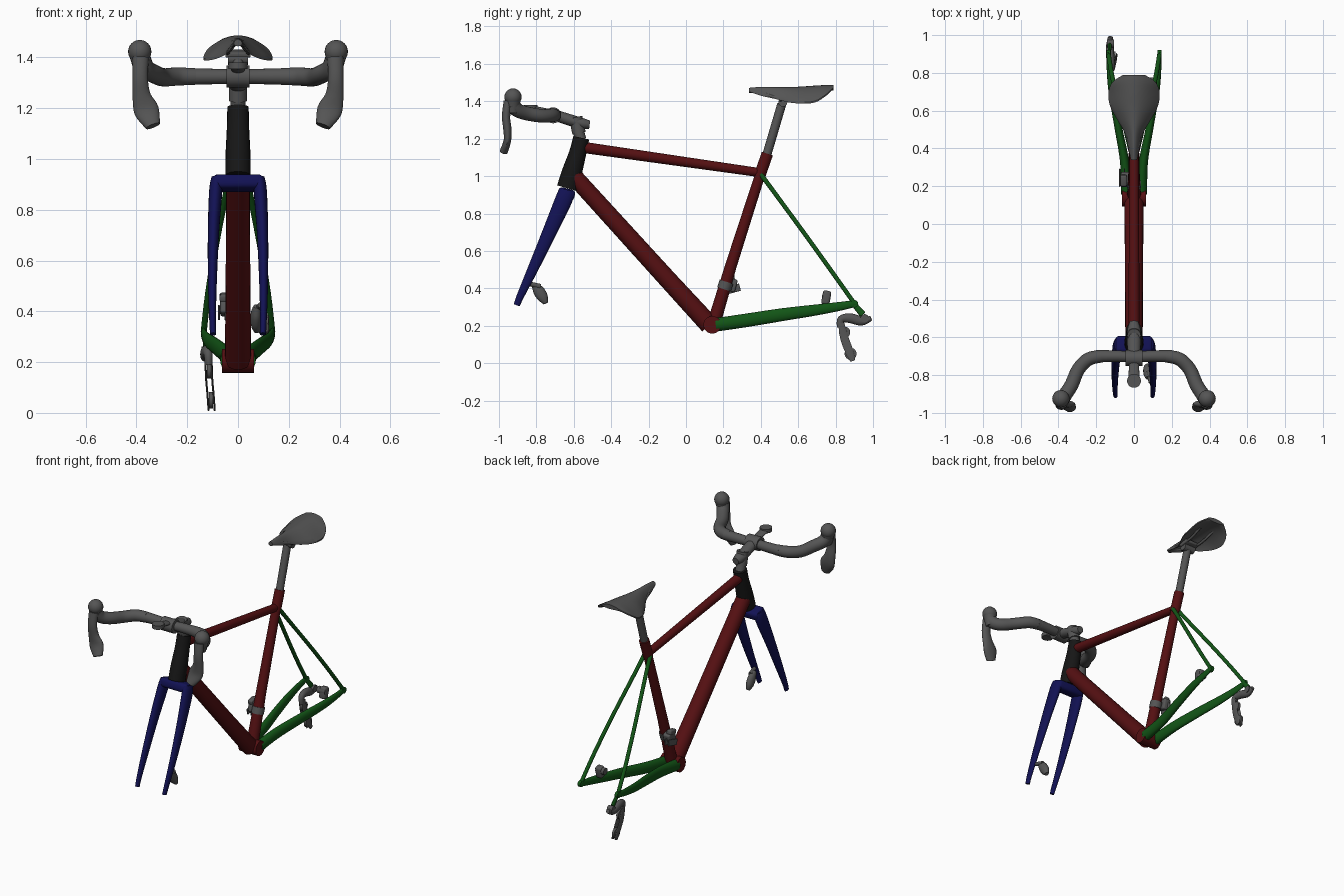
import bpy, bmesh, math
from mathutils import Vector, Matrix, Euler

if "Cube" in bpy.data.objects:
    bpy.data.objects.remove(bpy.data.objects["Cube"], do_unlink=True)


def material(name, rgb):
    m = bpy.data.materials.new(name)
    m.use_nodes = True
    m.diffuse_color = (*rgb, 1)
    m.node_tree.nodes["Principled BSDF"].inputs["Base Color"].default_value = (*rgb, 1)
    return m


GREY = material("component grey", (.09, .09, .09))
BLACK = material("head tube black", (.008, .008, .008))
RED = material("frame red", (.09, .005, .006))
BLUE = material("fork blue", (.006, .006, .09))
GREEN = material("stay green", (.006, .09, .008))
X, Z = Vector((1, 0, 0)), Vector((0, 0, 1))


def finish(bm, name, mat):
    bmesh.ops.recalc_face_normals(bm, faces=bm.faces)
    for f in bm.faces:
        f.smooth = True
    me = bpy.data.meshes.new(name)
    bm.to_mesh(me)
    bm.free()
    me.set_sharp_from_angle(angle=math.radians(40))
    me.materials.append(mat)
    ob = bpy.data.objects.new(name, me)
    bpy.context.scene.collection.objects.link(ob)
    return ob


def loft(name, rings, mat):
    bm = bmesh.new()
    vs = [[bm.verts.new(p) for p in r] for r in rings]
    n = len(vs[0])
    for a, b in zip(vs, vs[1:]):
        for i in range(n):
            j = (i + 1) % n
            bm.faces.new((a[i], a[j], b[j], b[i]))
    bm.faces.new(vs[0][::-1])
    bm.faces.new(vs[-1])
    return finish(bm, name, mat)


def spline(pts, steps):
    """Catmull-Rom resampling of points that also carry radii."""
    if steps < 2:
        return pts
    p = [pts[0]] + list(pts) + [pts[-1]]
    out = []
    for a, b, c, d in zip(p, p[1:], p[2:], p[3:]):
        for s in range(steps):
            t = s / steps
            out.append(tuple(.5 * (2*k + (m - h)*t + (2*h - 5*k + 4*m - q)*t*t + (3*k - h - 3*m + q)*t**3)
                             for h, k, m, q in zip(a, b, c, d)))
    return out + [pts[-1]]


def sweep(name, pts, mat, hint=X, steps=1, n=20):
    """Points are x, y, z, radius along hint, optional radius across it."""
    pts = spline([tuple(p) if len(p) == 5 else (*p, p[3]) for p in pts], steps)
    pos = [Vector(p[:3]) for p in pts]
    rings = []
    for i, p in enumerate(pts):
        t = (pos[min(i + 1, len(pos) - 1)] - pos[max(i - 1, 0)]).normalized()
        a = (hint - t * hint.dot(t)).normalized()
        b = t.cross(a)
        rings.append([pos[i] + a * p[3] * math.cos(w) + b * p[4] * math.sin(w)
                      for w in (math.tau * k / n for k in range(n))])
    return loft(name, rings, mat)


def box(name, loc, size, mat, tilt=0, bevel=.01):
    bm = bmesh.new()
    bmesh.ops.create_cube(bm, size=1)
    bmesh.ops.scale(bm, vec=size, verts=bm.verts)
    bmesh.ops.bevel(bm, geom=bm.edges[:], offset=bevel, segments=3, affect='EDGES', profile=.5)
    bmesh.ops.transform(bm, matrix=Matrix.Translation(loc) @ Euler((math.radians(tilt), 0, 0)).to_matrix().to_4x4(),
                        verts=bm.verts)
    return finish(bm, name, mat)


def disc(name, x, y, z, r, half, mat):
    return sweep(name, [(x - half, y, z, r), (x + half, y, z, r)], mat, hint=Z, n=24)


def ball(name, loc, r, mat):
    bm = bmesh.new()
    bmesh.ops.create_uvsphere(bm, u_segments=20, v_segments=12, radius=r)
    bmesh.ops.translate(bm, vec=loc, verts=bm.verts)
    return finish(bm, name, mat)


# Main frame
sweep("top_tube", [(0, -.56, 1.155, .03), (0, .40, 1.018, .024)], RED)
sweep("down_tube", [(0, -.60, 1.0, .046), (0, -.1, .45, .049), (0, .125, .205, .052)], RED)
sweep("seat_tube", [(0, .145, .2, .038, .036), (0, .24, .52, .031), (0, .41, 1.05, .027)], RED)
sweep("seat_collar", [(0, .393, 1.0, .031), (0, .435, 1.12, .031)], RED)
disc("bottom_bracket", 0, .14, .205, .047, .064, RED)
sweep("head_tube", [(0, -.635, .935, .05, .056), (0, -.61, 1.02, .049, .054),
                    (0, -.58, 1.12, .044, .046), (0, -.56, 1.205, .042, .043)], BLACK, steps=4)

# Fork
box("fork_crown", (0, -.64, .905), (.2, .092, .058), BLUE, -15, .02)
for s, side in ((1, "left"), (-1, "right")):
    sweep("fork_leg_" + side, [(s*.083, -.638, .925, .022, .04), (s*.088, -.655, .87, .026, .046),
                               (s*.097, -.73, .7, .022, .038), (s*.101, -.82, .5, .017, .028),
                               (s*.1, -.885, .36, .013, .02), (s*.098, -.905, .31, .012, .017)], BLUE, steps=4)

# Rear stays
    sweep("chain_stay_" + side, [(s*.04, .16, .205, .03, .036), (s*.05, .33, .23, .024, .036),
                                 (s*.085, .52, .26, .02, .034), (s*.118, .7, .285, .017, .029),
                                 (s*.133, .83, .305, .012, .023), (s*.136, .91, .32, .01, .018)], GREEN, steps=5)
    sweep("seat_stay_" + side, [(s*.02, .40, 1.01, .013), (s*.045, .5, .875, .012), (s*.085, .65, .67, .012),
                                (s*.117, .79, .475, .012), (s*.135, .9, .32, .012)], GREEN, steps=4, n=14)
    disc("dropout_" + side, s*.135, .9, .318, .02, .01, GREEN)

# Seat post and clamp
sweep("seat_post", [(0, .425, 1.09, .024), (0, .512, 1.385, .024)], GREY)
disc("seat_clamp", 0, .518, 1.395, .024, .04, GREY)
box("rail_cradle", (0, .53, 1.415), (.1, .07, .022), GREY, 10, .006)
for s, side in ((1, "left"), (-1, "right")):
    sweep("saddle_rail_" + side, [(s*.012, .39, 1.455, .008), (s*.04, .48, 1.42, .008), (s*.042, .6, 1.42, .008),
                                  (s*.05, .72, 1.46, .008)], GREY, steps=4, n=10)

# Saddle shell: y, half width, crown height, edge height
saddle = spline([(.338, .016, 1.472, 1.46), (.4, .03, 1.477, 1.438), (.48, .048, 1.476, 1.42),
                 (.55, .088, 1.476, 1.402), (.62, .125, 1.479, 1.396), (.69, .136, 1.484, 1.402),
                 (.75, .115, 1.487, 1.438), (.788, .06, 1.487, 1.474)], 4)
rings = []
for y, w, top, edge in saddle:
    us = [k / 7 for k in range(-7, 8)]
    upper = [Vector((u * w, y, top - (top - edge) * abs(u) ** 1.8)) for u in us]
    lower = [p - Z * (.008 + .02 * (1 - u * u)) for p, u in zip(upper, us)]
    rings.append(upper + lower[::-1])
loft("saddle", rings, GREY)

# Headset, stem and computer mount
sweep("headset_spacers", [(0, -.562, 1.195, .03), (0, -.582, 1.26, .03)], GREY)
sweep("stem_clamp", [(0, -.572, 1.23, .036), (0, -.59, 1.315, .036)], GREY)
sweep("stem", [(0, -.515, 1.275, .022, .022), (0, -.57, 1.285, .036, .03), (0, -.7, 1.325, .034, .03)], GREY, steps=4)
disc("bar_clamp", 0, -.71, 1.325, .043, .045, GREY)
sweep("computer_mount_arm", [(0, -.72, 1.345, .025, .012), (0, -.82, 1.365, .03, .012)], GREY)
sweep("computer_mount", [(0, -.83, 1.355, .037), (0, -.83, 1.38, .037)], GREY)

# Handlebar, hoods and levers
sweep("handlebar_tops", [(-.2, -.70, 1.325, .033), (-.08, -.7, 1.325, .03), (0, -.705, 1.325, .028),
                         (.08, -.7, 1.325, .03), (.2, -.70, 1.325, .033)], GREY, hint=Z, steps=4)
for s, side in ((1, "left"), (-1, "right")):
    sweep("handlebar_bend_" + side, [(s*.17, -.70, 1.325, .033), (s*.24, -.715, 1.325, .036),
                                     (s*.295, -.77, 1.322, .036), (s*.33, -.85, 1.335, .037),
                                     (s*.365, -.905, 1.355, .038), (s*.382, -.93, 1.39, .04)],
          GREY, hint=Vector((s, 1, .2)).normalized(), steps=5)
    sweep("hood_" + side, [(s*.378, -.925, 1.34, .03), (s*.383, -.925, 1.38, .036),
                           (s*.387, -.925, 1.42, .044), (s*.387, -.925, 1.435, .042)], GREY, steps=4)
    ball("hood_knob_" + side, (s*.387, -.925, 1.423), .046, GREY)
    sweep("brake_lever_" + side, [(s*.383, -.95, 1.4, .032, .025), (s*.385, -.962, 1.32, .03, .022),
                                  (s*.38, -.955, 1.25, .036, .022), (s*.36, -.955, 1.19, .049, .02),
                                  (s*.335, -.975, 1.13, .03, .022)], GREY, steps=4)

# Disc calipers
sweep("front_caliper_arm", [(.09, -.84, .425, .012), (.078, -.78, .41, .014)], GREY, n=12)
sweep("front_caliper", [(.075, -.815, .42, .014, .012), (.072, -.79, .39, .022, .03),
                        (.072, -.765, .35, .022, .028), (.075, -.75, .32, .012, .012)], GREY, steps=4)
box("rear_caliper", (.1, .75, .35), (.045, .045, .075), GREY, -10, .012)
disc("rear_caliper_piston", .09, .75, .36, .022, .03, GREY)

# Front derailleur
sweep("derailleur_band", [(0, .203, .395, .038), (0, .216, .435, .038)], GREY)
box("front_derailleur_body", (-.045, .235, .42), (.05, .07, .07), GREY, -15, .01)
box("front_derailleur_link", (-.055, .23, .455), (.035, .06, .03), GREY, 10, .008)
for x in (-.075, -.05):
    box("chain_guide_plate", (x, .245, .395), (.007, .09, .04), GREY, 15, .003)

# Rear derailleur
sweep("derailleur_hanger", [(-.132, .89, .325, .008, .014), (-.128, .945, .26, .01, .018)], GREEN, n=12)
disc("hanger_bolt", -.125, .955, .24, .022, .018, GREY)
sweep("derailleur_body", [(-.125, .99, .24, .013, .013), (-.128, .94, .225, .02, .024), (-.125, .88, .24, .022, .026),
                          (-.118, .83, .235, .018, .02), (-.115, .825, .19, .014, .018)], GREY, steps=5)
for x in (-.128, -.104):
    sweep("pulley_cage_plate", [(x, .83, .215, .004, .016), (x + .002, .845, .14, .004, .022),
                                (x + .008, .87, .07, .004, .022), (x + .012, .892, .012, .004, .014)],
          GREY, steps=3, n=12)
disc("guide_pulley", -.115, .848, .165, .03, .008, GREY)
disc("tension_pulley", -.107, .88, .05, .032, .008, GREY)
